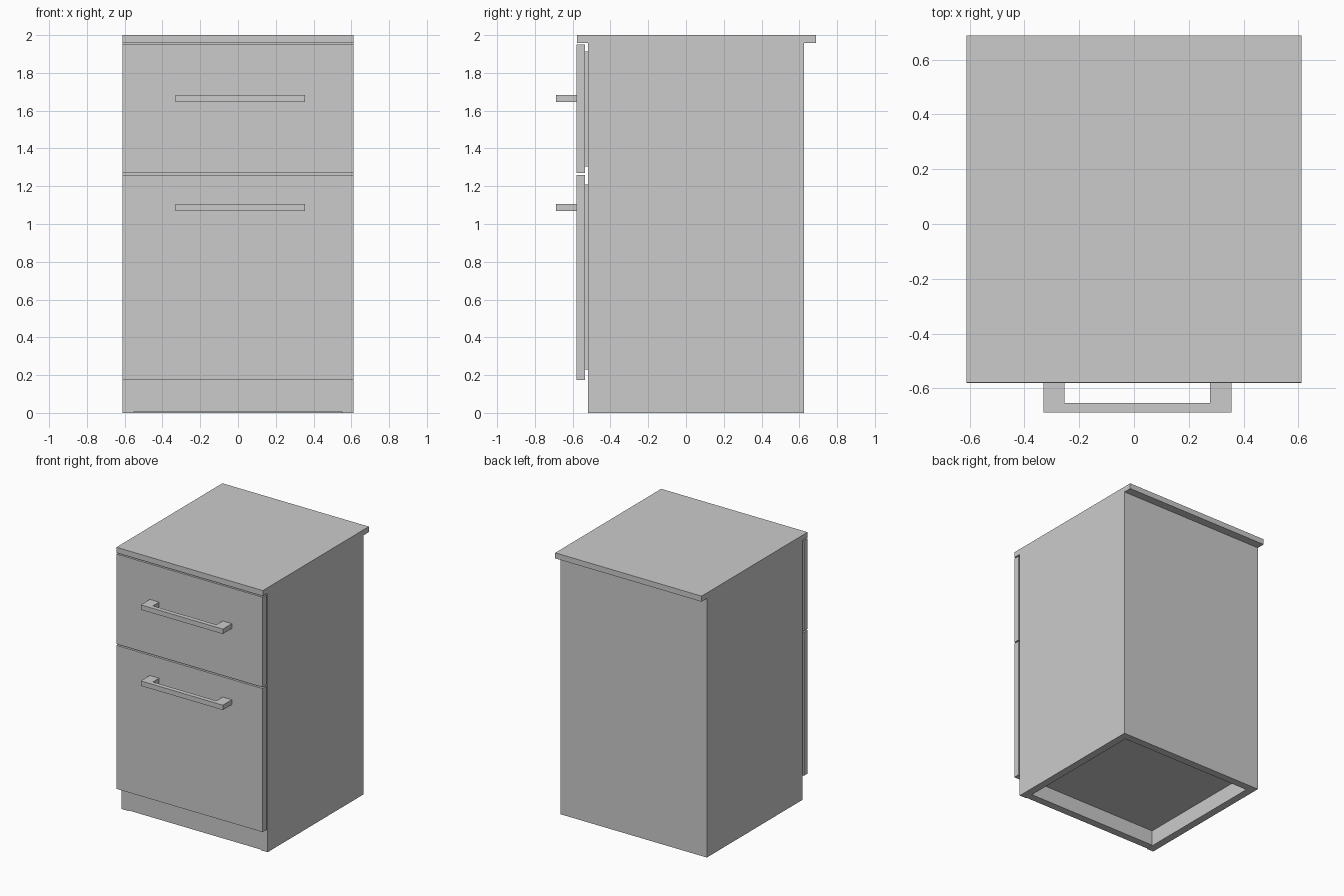
import bpy
import bmesh

if "Cube" in bpy.data.objects:
    bpy.data.objects.remove(bpy.data.objects["Cube"])


def prism(name, profile, z0, z1):
    """Extrude an XY outline from z0 to z1."""
    bm = bmesh.new()
    face = bm.faces.new([bm.verts.new((x, y, z0)) for x, y in profile])
    ext = bmesh.ops.extrude_face_region(bm, geom=[face])
    top = [g for g in ext["geom"] if isinstance(g, bmesh.types.BMVert)]
    bmesh.ops.translate(bm, verts=top, vec=(0, 0, z1 - z0))
    bmesh.ops.recalc_face_normals(bm, faces=bm.faces)
    mesh = bpy.data.meshes.new(name)
    bm.to_mesh(mesh)
    bm.free()
    obj = bpy.data.objects.new(name, mesh)
    bpy.context.collection.objects.link(obj)
    return obj


def box(name, x0, x1, y0, y1, z0, z1):
    return prism(name, [(x0, y0), (x1, y0), (x1, y1), (x0, y1)], z0, z1)


W, T = 0.612, 0.058          # half width, panel thickness
IN = W - T                   # half width of the opening
FRONT, BACK = -0.52, 0.625   # carcass depth

# Carcass panels
box("left_side", -W, -IN, FRONT, BACK, 0, 1.958)
box("right_side", IN, W, FRONT, BACK, 0, 1.958)
box("back_panel", -IN, IN, BACK - T, BACK, 0, 1.958)
box("kick_board", -IN, IN, FRONT, FRONT + T, 0.005, 0.23)
box("bottom_panel", -IN, IN, FRONT + T, BACK - T, 0.12, 0.178)
box("middle_rail", -IN, IN, FRONT, FRONT + T, 1.21, 1.305)
box("top_rail", -IN, IN, FRONT, FRONT + T, 1.912, 1.958)

# Worktop overhanging front and back
box("worktop", -W, W, -0.578, 0.688, 1.958, 2.0)

# Drawers: (name, front bottom, front top, box bottom, box top, handle bottom)
drawers = [
    ("lower", 0.175, 1.26, 0.23, 1.21, 1.07),
    ("upper", 1.27, 1.95, 1.305, 1.912, 1.645),
]
for name, z0, z1, b0, b1, hz in drawers:
    box(name + "_drawer_front", -W, W, -0.58, -0.534, z0, z1)

    # Drawer box behind the front
    box(name + "_drawer_inner_front", -IN, IN, -0.534, -0.46, b0, b1)
    box(name + "_drawer_base", -IN, IN, -0.46, 0.5, b0, b0 + 0.03)
    box(name + "_drawer_back", -IN, IN, 0.5, 0.53, b0, b1 - 0.1)
    for side, s in (("left", -1), ("right", 1)):
        xs = sorted((s * IN, s * (IN - 0.03)))
        box(f"{name}_drawer_{side}", *xs, -0.46, 0.5, b0 + 0.03, b1 - 0.1)

    # U-shaped bar handle
    prism(name + "_handle",
          [(-0.331, -0.58), (-0.331, -0.688), (0.355, -0.688), (0.355, -0.58),
           (0.278, -0.58), (0.278, -0.654), (-0.254, -0.654), (-0.254, -0.58)],
          hz, hz + 0.037)
